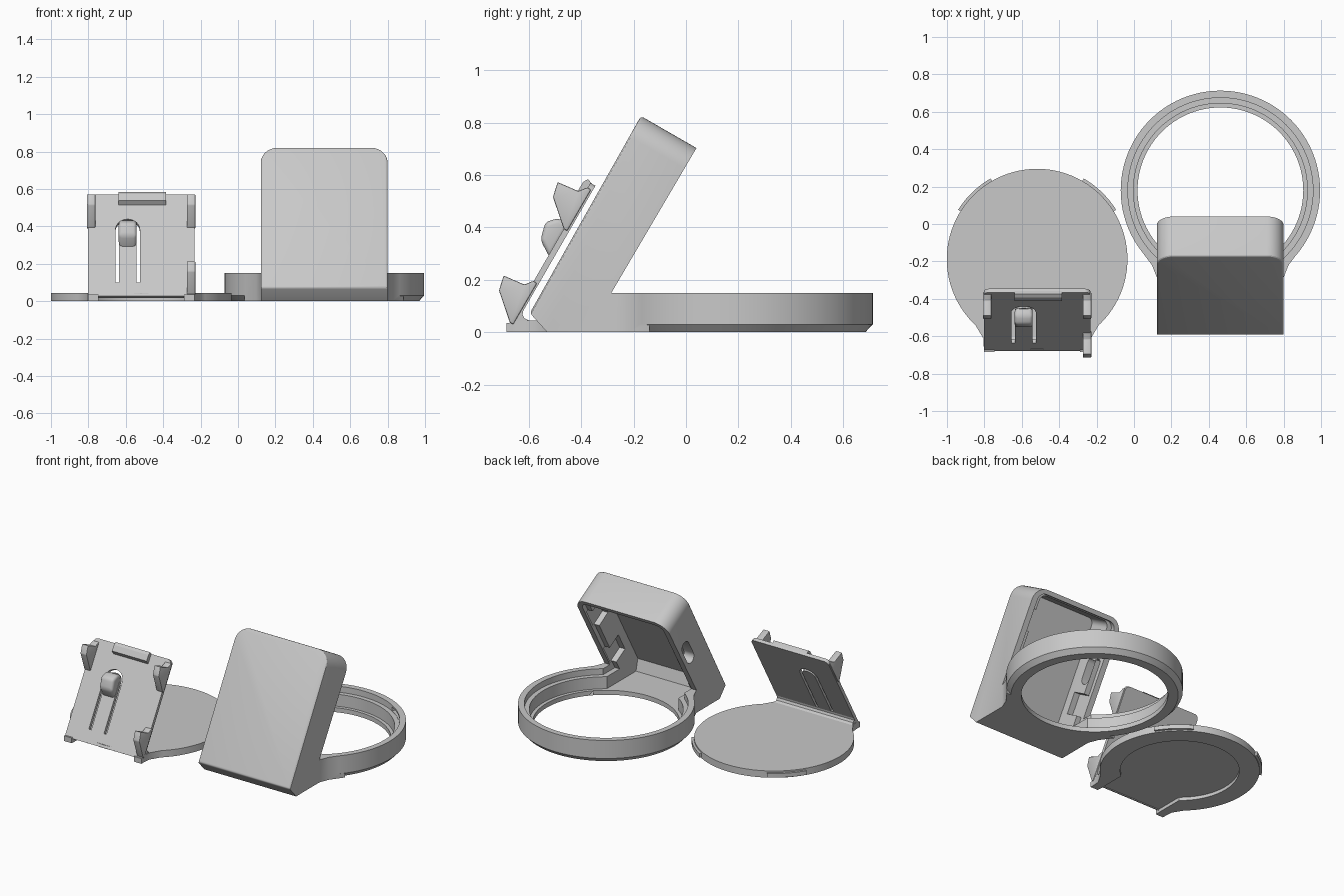
import bpy, bmesh, math
from mathutils import Matrix, Vector

if "Cube" in bpy.data.objects:
    bpy.data.objects.remove(bpy.data.objects["Cube"])

grey = bpy.data.materials.new("plain grey")
grey.diffuse_color = (0.58, 0.58, 0.58, 1)
grey.use_nodes = True
grey.node_tree.nodes["Principled BSDF"].inputs["Base Color"].default_value = grey.diffuse_color


def frame(u, v, w, o=(0, 0, 0)):
    m = Matrix((u, v, w)).transposed().to_4x4()
    m.translation = Vector(o)
    return m


X, S, N = (1, 0, 0), (0, .5, .866), (0, -.866, .5)
CX, LX = .461, -.518                    # centre lines of case and lid


def side(cx):                           # (y, z) outline pushed along x
    return frame((0, 1, 0), (0, 0, 1), X, (cx, 0, 0))


def plan(cx, cy=0):                     # (x, y) outline pushed along z
    return Matrix.Translation((cx, cy, 0))


CASE_TILT = frame(X, S, N, (CX, -.596, .073))
LID_TILT = frame(X, S, N, (LX, -.668, .045))
LID_CLIP = frame(S, N, X, (LX, -.668, .045))


def finish(name, bm):
    bmesh.ops.recalc_face_normals(bm, faces=bm.faces)
    me = bpy.data.meshes.new(name)
    bm.to_mesh(me)
    bm.free()
    me.materials.append(grey)
    ob = bpy.data.objects.new(name, me)
    bpy.context.collection.objects.link(ob)
    return ob


def prism(name, pts, lo, hi, mat):
    bm = bmesh.new()
    a = [bm.verts.new(mat @ Vector((p[0], p[1], lo))) for p in pts]
    b = [bm.verts.new(mat @ Vector((p[0], p[1], hi))) for p in pts]
    bm.faces.new(a[::-1])
    bm.faces.new(b)
    n = len(pts)
    for i in range(n):
        j = (i + 1) % n
        bm.faces.new((a[i], a[j], b[j], b[i]))
    return finish(name, bm)


def lathe(name, pts, cx, cy, segs=96):
    bm = bmesh.new()
    rings = [[bm.verts.new((cx + r * math.cos(k * math.tau / segs),
                            cy + r * math.sin(k * math.tau / segs), z))
              for k in range(segs)] for r, z in pts]
    for p, q in zip(rings, rings[1:]):
        for k in range(segs):
            j = (k + 1) % segs
            bm.faces.new((p[k], p[j], q[j], q[k]))
    bm.faces.new(rings[0][::-1])
    bm.faces.new(rings[-1])
    return finish(name, bm)


def bevel(ob, width, segs, pick):
    bm = bmesh.new()
    bm.from_mesh(ob.data)
    bm.normal_update()
    bmesh.ops.bevel(bm, geom=[e for e in bm.edges if pick(e)], offset=width,
                    segments=segs, profile=.5, affect='EDGES')
    bm.to_mesh(ob.data)
    bm.free()


def combine(ob, other, op='DIFFERENCE'):
    bpy.context.view_layer.objects.active = ob
    m = ob.modifiers.new("bool", 'BOOLEAN')
    m.operation, m.solver, m.object = op, 'EXACT', other
    bpy.ops.object.modifier_apply(modifier=m.name)
    bpy.data.objects.remove(other)


def arc(r, a0, a1, n=12, cx=0, cy=0):
    return [(cx + r * math.cos(math.radians(a0 + (a1 - a0) * i / n)),
             cy + r * math.sin(math.radians(a0 + (a1 - a0) * i / n))) for i in range(n + 1)]


def rect(x0, x1, y0, y1):
    return [(x0, y0), (x1, y0), (x1, y1), (x0, y1)]


def top_corner(e):                      # upper edges running through the tilted box
    a, b = (v.co for v in e.verts)
    return abs(a.x - b.x) < 1e-4 and min(a.z, b.z) > .6


# Case: leaning box with rounded top corners and softened front
case = prism("case", [(-.53, 0), (-.596, .073), (-.172, .825), (.04, .703),
                      (-.285, .15), (-.2, .15), (-.2, 0)], -.339, .339, side(CX))
bevel(case, .09, 10, top_corner)
bevel(case, .012, 3, lambda e: sum(f.normal.dot(Vector(N)) > .99 for f in e.link_faces) == 1)

# Round base and neck joined to the box
combine(case, lathe("base", [(.0001, 0), (.505, 0), (.533, .03), (.533, .15), (.0001, .15)],
                    CX + .001, .18), 'UNION')
combine(case, prism("neck", [(-.339, -.285), (.339, -.285), (.365, -.22), (.425, -.14),
                             (-.425, -.14), (-.365, -.22)], 0, .15, plan(CX)), 'UNION')

# Stepped opening through the ring
combine(case, lathe("ring_hole", [(.0001, -.05), (.443, -.05), (.443, .03), (.465, .03),
                                  (.465, .11), (.495, .11), (.495, .2), (.0001, .2)],
                    CX + .001, .18))

# Deep cavity, then the wider seat for the lid
cavity = prism("cavity", [(-.51, .03), (-.53, .107), (-.146, .772), (.061, .652),
                          (-.2, .2), (-.12, .2), (-.12, .03)], -.265, .265, side(CX))
bevel(cavity, .04, 6, top_corner)
combine(case, cavity)
seat = prism("lid_seat", [(-.338, .11), (-.001, .694), (.0815, .646), (-.17, .21),
                          (-.1, .21), (-.1, .11)], -.3, .3, side(CX))
bevel(seat, .05, 6, top_corner)
combine(case, seat)

# Notches for the clips, slots for the lid tabs, cable opening in the left wall
for u in (-.283, .283):
    for v in (.3, .66):
        combine(case, prism("notch", rect(u - .022, u + .022, v - .07, v + .07),
                            -.22, -.10, CASE_TILT))
for a in (32, 120):
    combine(case, prism("tab_slot", arc(.514, a, a + 28) + arc(.48, a + 28, a),
                        .112, .138, plan(CX + .001, .18)))
pill = arc(.038, 0, 180, 10, 0, .05) + arc(.038, 180, 360, 10, 0, -.05)
pill = [(-.195 + x * .866 + y * .5, .436 - x * .5 + y * .866) for x, y in pill]
combine(case, prism("cable_hole", pill, -.4, -.25, side(CX)))

# Lid: flat disc with neck, recessed from below
LY = -.188
lid = prism("lid_disc", arc(.483, 0, 360, 96)[:-1], 0, .045, plan(LX, LY))
combine(lid, prism("lid_neck", [(-.285, -.66), (.285, -.66), (.288, -.61), (.33, -.54),
                                (.2, -.4), (-.2, -.4), (-.33, -.54), (-.288, -.61)],
                   0, .045, plan(LX)), 'UNION')
combine(lid, prism("recess", arc(.36, 0, 360, 72)[:-1], -.05, .022, plan(LX, LY)))
combine(lid, prism("channel", rect(-.228, .228, -.8, -.35), -.05, .022, plan(LX)))
for s in (-1, 1):
    prism("lid_foot", rect(s * .257 - .028, s * .257 + .028, -.685, -.64), 0, .035, plan(LX))
for a in (32, 120):
    prism("lid_edge_tab", arc(.498, a, a + 28) + arc(.47, a + 28, a), .008, .035, plan(LX, LY))

# Leaning plate and the fillet where it leaves the disc
plate = prism("lid_plate", [(-.285, -.02), (.285, -.02)] + arc(.03, 0, 90, 6, .255, .576)
              + arc(.03, 90, 180, 6, -.255, .576), -.022, 0, LID_TILT)
prism("lid_fillet", [(-.655, .03), (-.64, .08), (-.62, .088), (-.624, .068), (-.617, .053),
                     (-.60, .045), (-.60, .03)], -.284, .284, side(LX))

# U-shaped cut leaving a springy finger
FU = -.072
combine(plate, prism("finger_cut", [(FU + .065, .064)] + arc(.065, 0, 180, 16, FU, .39)
                     + [(FU - .065, .064), (FU - .047, .064)] + arc(.047, 180, 0, 16, FU, .39)
                     + [(FU + .047, .064)], -.1, .1, LID_TILT))
button = prism("finger_button", [(.28, -.01), (.322, .056), (.39, .074), (.428, .04),
                                 (.432, -.01)], FU - .048, FU + .048, LID_CLIP)
bevel(button, .018, 4, lambda e: True)

# Side clips and top catch
for name, u, v in (("upper_left_clip", -.267, 0), ("upper_right_clip", .267, 0),
                   ("lower_right_clip", .267, -.412)):
    clip = prism(name, [(v + .403, -.015), (v + .403, 0), (v + .488, .097), (v + .546, .11),
                        (v + .556, .024), (v + .585, .002), (v + .585, -.015)],
                 u - .023, u + .023, LID_CLIP)
    bevel(clip, .005, 2, lambda e: True)
prism("top_catch", [(.54, -.005), (.556, .026), (.595, .026), (.614, .015), (.604, -.012)],
      -.122, .133, LID_CLIP)

# Smooth curved faces, keep hard edges
bpy.ops.object.select_all(action='SELECT')
bpy.context.view_layer.objects.active = case
bpy.ops.object.shade_smooth_by_angle(angle=math.radians(30))
